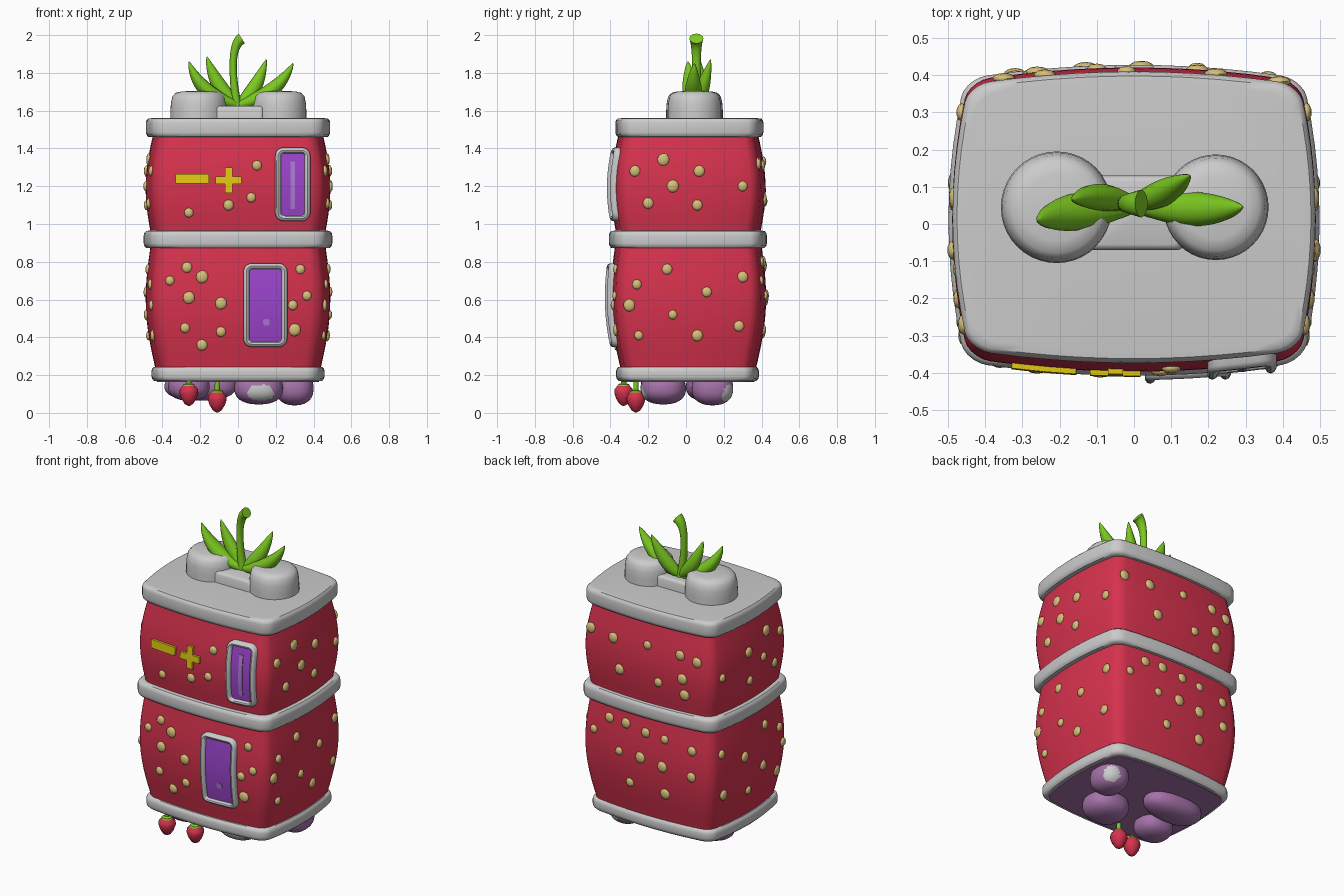
import bpy, bmesh, math, random
from mathutils import Vector, Matrix

if "Cube" in bpy.data.objects:
    bpy.data.objects.remove(bpy.data.objects["Cube"])

random.seed(4)
K, CY = 0.09, 0.012      # side bulge of the plan shape, centre of the body in y


def material(name, r, g, b):
    m = bpy.data.materials.new(name)
    m.diffuse_color = (r, g, b, 1)
    m.use_nodes = True
    m.node_tree.nodes["Principled BSDF"].inputs["Base Color"].default_value = m.diffuse_color
    return m


RED = material("berry red", 0.68, 0.032, 0.075)
GREY = material("icing grey", 0.6, 0.6, 0.6)
GREEN = material("leaf green", 0.2, 0.58, 0.015)
YELLOW = material("yellow", 0.75, 0.58, 0.005)
TAN = material("seed tan", 0.68, 0.52, 0.19)
VIOLET = material("window violet", 0.34, 0.06, 0.62)
LILAC = material("window highlight", 0.43, 0.2, 0.66)
MAUVE = material("stone mauve", 0.38, 0.17, 0.4)


def finish(name, bm, *mats):
    bmesh.ops.recalc_face_normals(bm, faces=bm.faces)
    me = bpy.data.meshes.new(name)
    bm.to_mesh(me)
    bm.free()
    for m in mats:
        me.materials.append(m)
    ob = bpy.data.objects.new(name, me)
    bpy.context.collection.objects.link(ob)
    return ob


def loft(name, rings, *mats, second_from=999):
    """Skin a list of equal rings, cap both ends; later bands take the second material."""
    bm = bmesh.new()
    rows = [[bm.verts.new(p) for p in r] for r in rings]
    n = len(rows[0])
    for i in range(len(rows) - 1):
        for j in range(n):
            k = (j + 1) % n
            f = bm.faces.new((rows[i][j], rows[i][k], rows[i + 1][k], rows[i + 1][j]))
            f.material_index = int(i >= second_from)
    bm.faces.new(rows[0])
    bm.faces.new(rows[-1]).material_index = int(len(rows) > second_from)
    return finish(name, bm, *mats)


def rounded_rect(w, h, r, side=10, arc=5):
    corners = [(w - r, h - r), (r - w, h - r), (r - w, r - h), (w - r, r - h)]
    pts = []
    for q, (cx, cy) in enumerate(corners):
        for a in range(arc + 1):
            t = math.pi / 2 * (q + a / arc)
            pts.append(Vector((cx + r * math.cos(t), cy + r * math.sin(t))))
        t = math.pi / 2 * (q + 1)
        nx = corners[(q + 1) % 4]
        end = Vector((nx[0] + r * math.cos(t), nx[1] + r * math.sin(t)))
        start = pts[-1].copy()
        pts += [start.lerp(end, s / side) for s in range(1, side)]
    return pts


PLAN = rounded_rect(1, 1, 0.13)


def plan_ring(z, hx, hy, cy=CY):
    return [(hx * p.x * (1 - K * p.y ** 2), cy + hy * p.y * (1 - K * p.x ** 2), z) for p in PLAN]


def body_half(z):
    """Half width and half depth of the pillow-shaped storeys at height z."""
    if z < 0.92:
        t = (z - 0.22) / 0.68
        s = 0.041 * math.sin(math.pi * min(max(t, 0), 1))
        return 0.434 + 0.026 * t + s, 0.355 + 0.03 * t + s
    t = (z - 0.94) / 0.54
    s = 0.035 * math.sin(math.pi * min(max(t, 0), 1))
    return 0.46 - 0.012 * t + s, 0.38 - 0.012 * t + s


def front_y(x, z, out=0.0):
    hx, hy = body_half(z)
    return CY - hy * (1 - K * (x / (hx * (1 - K))) ** 2) - out


def side_x(y, z):
    hx, hy = body_half(z)
    return hx * (1 - K * ((y - CY) / (hy * (1 - K))) ** 2)


def lathe(name, cx, cy, profile, mat, n=28):
    return loft(name, [[(cx + r * math.cos(2 * math.pi * j / n), cy + r * math.sin(2 * math.pi * j / n), z)
                        for j in range(n)] for r, z in profile], mat)


# two red storeys
for name, z0, z1 in (("lower_storey", 0.2, 0.91), ("upper_storey", 0.92, 1.5)):
    loft(name, [plan_ring(z, *body_half(z)) for z in
                [z0 + (z1 - z0) * i / 14 for i in range(15)]], RED)

# grey icing bands
for name, z0, z1, hx, hy, cy in (("bottom_band", 0.168, 0.245, 0.458, 0.378, 0.008),
                                 ("middle_band", 0.872, 0.965, 0.499, 0.418, 0.01),
                                 ("roof_band", 1.46, 1.56, 0.488, 0.392, 0.018)):
    prof = [(0.03, 0), (0.012, 0.002), (0.003, 0.012), (0, 0.025)]
    steps = [(d, z0 + h) for d, h in prof] + [(d, z1 - h) for d, h in reversed(prof)]
    loft(name, [plan_ring(z, hx - d, hy - d, cy) for d, z in steps], GREY)

# underside and stones below it
loft("underside", [plan_ring(z, 0.43, 0.35) for z in (0.163, 0.2)], MAUVE)
for i, (x, y, z, sx, sy, sz) in enumerate(((0.3, 0.14, 0.13, 0.1, 0.11, 0.09),
                                           (0.11, -0.12, 0.13, 0.13, 0.12, 0.085),
                                           (-0.2, 0.1, 0.14, 0.19, 0.1, 0.075),
                                           (-0.26, -0.14, 0.14, 0.11, 0.1, 0.075))):
    bm = bmesh.new()
    bmesh.ops.create_icosphere(bm, subdivisions=4, radius=1)
    patch = Vector((0.5, 0.75, -0.3)) if i == 0 else Vector((0.1, -0.9, -0.3))
    for f in bm.faces:      # pale spot on two stones
        f.material_index = int(i < 2 and f.calc_center_median().dot(patch.normalized()) > 0.87)
    for v in bm.verts:      # squarish pebble
        v.co = Vector([math.copysign(abs(c) ** 0.85, c) for c in v.co])
        v.co = Vector((x + v.co.x * sx, y + v.co.y * sy, z + v.co.z * sz))
    finish("stone_%d" % (i + 1), bm, MAUVE, GREY)


# framed windows that follow the curved front
def window(name, cx, cz, w, h, r=0.045):
    prof = [(0.0, -0.03), (0.0, 0.018), (0.006, 0.027), (0.015, 0.03), (0.024, 0.026), (0.03, 0.016), (0.031, 0.009)]
    loops = [(rounded_rect(w - o, h - o, r - o), d) for o, d in prof]
    loops += [([p * s for p in loops[-1][0]], 0.009) for s in (0.7, 0.35, 0.02)]
    loft(name, [[(cx + p.x, front_y(cx + p.x, cz + p.y, d), cz + p.y) for p in pts] for pts, d in loops],
         GREY, VIOLET, second_from=6)


def front_plate(name, cx, cz, outline, mat, out, back):
    loft(name, [[(cx + x, front_y(cx + x, cz + z, d), cz + z) for x, z in outline] for d in (back, out)], mat)


window("upper_window", 0.29, 1.21, 0.093, 0.195)
window("lower_window", 0.145, 0.57, 0.116, 0.222)
for k in range(6):
    z = 1.1 + k * 0.042
    front_plate("upper_highlight_%d" % (k + 1), 0.29, z,
                [(-0.012, -0.021), (0.012, -0.021), (0.012, 0.021), (-0.012, 0.021)], LILAC, 0.013, 0.006)
front_plate("lower_highlight", 0.15, 0.48, [p[:] for p in rounded_rect(0.018, 0.018, 0.015, 2, 3)], LILAC, 0.013, 0.006)

# yellow minus and plus
a, b = 0.068, 0.02
front_plate("yellow_plus", -0.05, 1.232, [(b, b), (b, a), (-b, a), (-b, b), (-a, b), (-a, -b), (-b, -b),
                                         (-b, -a), (b, -a), (b, -b), (a, -b), (a, b)], YELLOW, 0.014, -0.02)
front_plate("yellow_minus", -0.242, 1.24, [p[:] for p in rounded_rect(0.088, 0.026, 0.005, 6, 2)], YELLOW, 0.014, -0.02)

# seeds on all four sides
front = [(.1, 1.31), (-.26, 1.06), (-.05, 1.1), (.07, 1.14), (-.36, .7), (-.27, .77), (-.19, .72), (-.26, .61),
         (-.09, .58), (-.28, .45), (-.19, .36), (-.09, .43), (.33, .76), (.365, .62), (.29, .57), (.3, .44)]
back = [(.39, 1.32), (.22, 1.31), (.17, 1.13), (-.02, 1.33), (-.1, 1.12), (-.24, 1.32), (-.35, 1.3), (-.26, 1.18),
        (-.27, 1.08), (.36, .7), (.25, .8), (.13, .8), (-.01, .78), (-.14, .77), (-.32, .74), (.17, .62),
        (.02, .62), (-.13, .6), (-.32, .58), (.1, .44), (-.14, .43)]
side = [(-.27, 1.28), (-.12, 1.34), (-.07, 1.2), (-.2, 1.11), (.06, 1.1), (.07, 1.28), (-.1, .76), (-.26, .68),
        (.11, .64), (-.3, .57), (-.07, .52), (-.25, .41), (.06, .41), (.3, 1.2), (.3, .72), (.28, .46)]
spots = [(x, front_y(x, z), z, 1) for x, z in front] + [(x, 2 * CY - front_y(x, z), z, 1) for x, z in back]
spots += [(side_x(y, z), y, z, 0) for y, z in side] + [(-side_x(y, z), y, z, 0) for y, z in side]
bm = bmesh.new()
for x, y, z, axis in spots:
    r = random.uniform(0.024, 0.034)
    size = [r, r, r * 1.05]
    size[axis] = 0.015
    bmesh.ops.create_icosphere(bm, subdivisions=2, radius=1,
                               matrix=Matrix.Translation((x, y, z)) @ Matrix.Diagonal((*size, 1)))
finish("seeds", bm, TAN)

# rooftop knobs joined by a low bar
for name, x, r in (("left_knob", -0.208, 0.15), ("right_knob", 0.22, 0.142)):
    lathe(name, x, 0.045, [(r, 1.54), (r, 1.6), (r * .98, 1.64), (r * .93, 1.675), (r * .82, 1.694),
                           (r * .6, 1.702), (0.01, 1.705)], GREY, 40)
loft("knob_bar", [[(p.x + 0.005, p.y + 0.03, z) for p in rounded_rect(0.13 - d, 0.1 - d, 0.02)]
                  for d, z in ((0, 1.54), (0, 1.61), (0.006, 1.622), (0.015, 1.626))], GREY)


# leaves and stem swept along bent paths
def sweep(name, p0, p1, p2, width, thick, shape, n=18):
    p0, p1, p2 = Vector(p0), Vector(p1), Vector(p2)
    rings = []
    for i in range(n + 1):
        t = i / n
        c = p0 * (1 - t) ** 2 + p1 * 2 * t * (1 - t) + p2 * t * t
        d = ((p1 - p0) * (1 - t) + (p2 - p1) * t).normalized()
        flat = Vector((p2.x - p0.x, p2.y - p0.y, 0))
        s = Vector((-flat.y, flat.x, 0)).normalized()
        u = d.cross(s).normalized()
        k = shape(t)
        rings.append([c + s * width * k * math.cos(q * math.pi / 6) + u * thick * k * math.sin(q * math.pi / 6)
                      for q in range(12)])
    return loft(name, rings, GREEN)


def leaf(t):
    return 0.06 + 0.94 * math.sin(math.pi * min(1, 0.12 + 0.88 * t)) ** 0.8


for i, (ctrl, tip, w) in enumerate((((-0.2, 0.03, 1.67), (-0.26, 0.01, 1.86), 0.05),
                                    ((-0.11, 0.085, 1.7), (-0.165, 0.065, 1.885), 0.036),
                                    ((0.2, 0.03, 1.67), (0.292, 0.045, 1.85), 0.046),
                                    ((0.09, 0.08, 1.68), (0.15, 0.13, 1.87), 0.036))):
    sweep("leaf_%d" % (i + 1), (0, 0.055, 1.63), ctrl, tip, w, 0.04, leaf)
sweep("stem", (0, 0.055, 1.6), (-0.06, 0.055, 1.93), (0.02, 0.055, 1.982), 0.03, 0.025,
      lambda t: 1 - 0.35 * math.sin(math.pi * t) + (0.25 * t))

# two small berries hanging below
for side_name, x, y, z in (("left", -0.26, -0.33, 0.035), ("right", -0.11, -0.265, 0.0)):
    lathe(side_name + "_berry", x, y, [(0.004, z + 0.002), (0.022, z + 0.012), (0.04, z + 0.04), (0.05, z + 0.07),
                                       (0.048, z + 0.09), (0.034, z + 0.107), (0.005, z + 0.112)], RED, 20)
    lathe(side_name + "_berry_stalk", x, y, [(0.036, z + 0.103), (0.03, z + 0.116), (0.014, z + 0.122),
                                             (0.012, 0.19)], GREEN, 12)

# smooth shading with crisp edges
bpy.ops.object.select_all(action='SELECT')
bpy.context.view_layer.objects.active = bpy.data.objects["seeds"]
bpy.ops.object.shade_smooth_by_angle(angle=math.radians(40))
